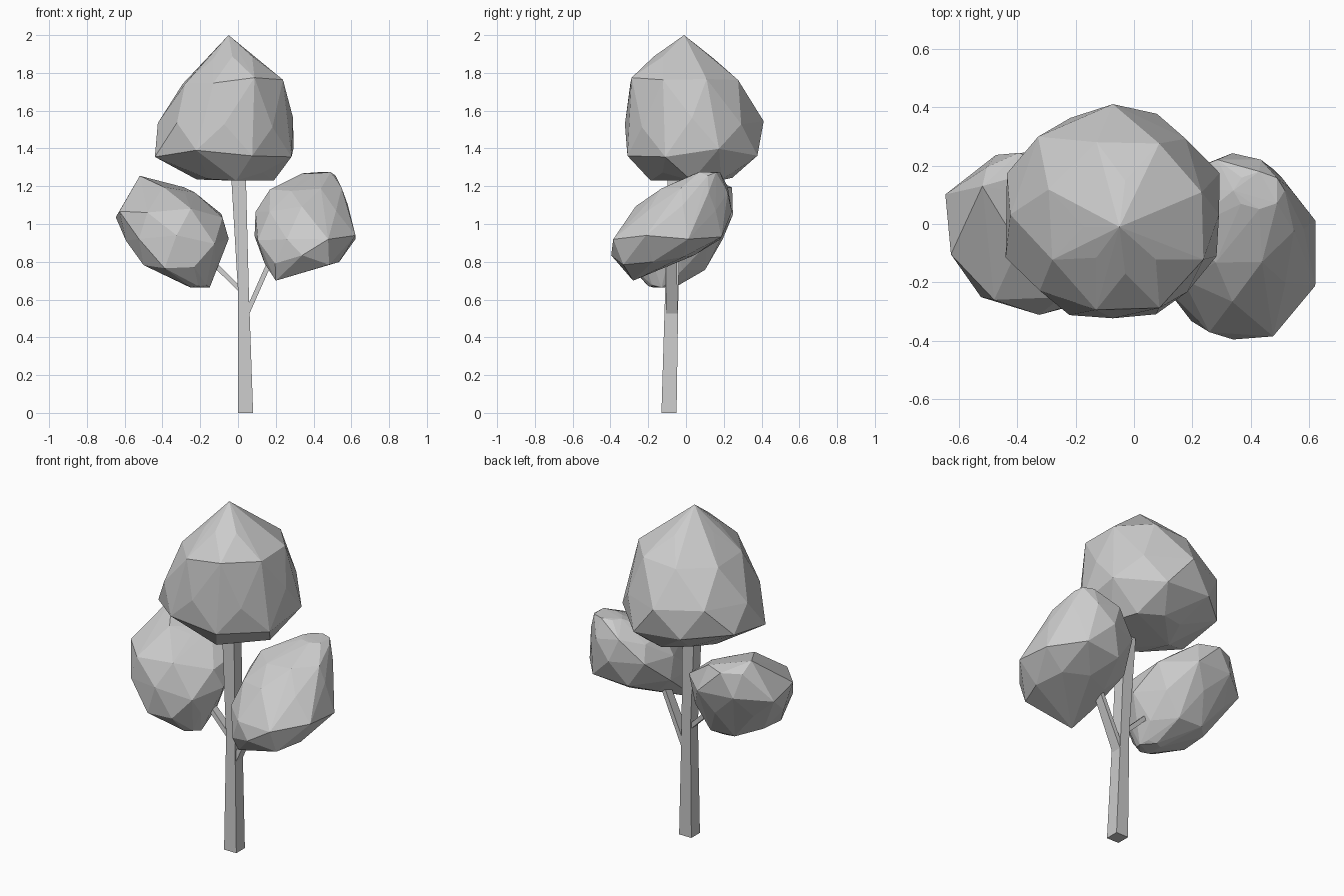
import bpy, bmesh, random
from math import cos, sin, pi
from mathutils import Vector

random.seed(4)
old = bpy.data.objects.get("Cube")
if old:
    bpy.data.objects.remove(old, do_unlink=True)

# One plain grey for the whole tree
grey = bpy.data.materials.new("plain grey")
grey.use_nodes = True
grey.diffuse_color = (0.6, 0.6, 0.6, 1)
grey.node_tree.nodes["Principled BSDF"].inputs["Base Color"].default_value = grey.diffuse_color


def finish(name, bm):
    """Turn the bmesh into a flat shaded grey object."""
    bmesh.ops.recalc_face_normals(bm, faces=bm.faces)
    mesh = bpy.data.meshes.new(name)
    bm.to_mesh(mesh)
    bm.free()
    mesh.materials.append(grey)
    obj = bpy.data.objects.new(name, mesh)
    bpy.context.collection.objects.link(obj)
    return obj


def leaf_clump(name, tip, levels, sides=8):
    """Faceted hull around staggered, irregular rings.
    Each level is (height, left, right, front, back)."""
    bm = bmesh.new()
    bm.verts.new(tip)
    for row, (height, left, right, front, back) in enumerate(levels):
        centre = Vector(((left + right) / 2, (front + back) / 2, height))
        wide, deep = (right - left) / 2, (back - front) / 2
        stagger = row % 2 * pi / sides
        grow = 1 / cos(stagger)
        for i in range(sides):
            angle = 2 * pi * i / sides + stagger
            size = grow * random.uniform(0.93, 1.01)
            lift = random.uniform(-1, 1) * min(0.03, wide / 8)
            bm.verts.new(centre + Vector((wide * size * cos(angle),
                                          deep * size * sin(angle), lift)))
    hull = bmesh.ops.convex_hull(bm, input=bm.verts)
    loose = {v for v in hull["geom_interior"] if isinstance(v, bmesh.types.BMVert)}
    bmesh.ops.delete(bm, geom=list(loose), context="VERTS")
    return finish(name, bm)


def square_limb(name, stations):
    """Four sided limb through stations of (centre, half width, half depth)."""
    bm = bmesh.new()
    rings = []
    for centre, w, d in stations:
        corners = ((-w, -d), (w, -d), (w, d), (-w, d))
        rings.append([bm.verts.new(Vector(centre) + Vector((x, y, 0))) for x, y in corners])
    for low, high in zip(rings, rings[1:]):
        for i in range(4):
            j = (i + 1) % 4
            bm.faces.new((low[i], low[j], high[j], high[i]))
    bm.faces.new(rings[0][::-1])
    bm.faces.new(rings[-1])
    return finish(name, bm)


# Leaning trunk and its two flat branches
square_limb("trunk", [
    ((0.04, -0.09, 0), 0.04, 0.04),
    ((0.028, -0.075, 0.66), 0.029, 0.035),
    ((0, -0.06, 1.32), 0.04, 0.035),
])
square_limb("left_branch", [
    ((0.04, -0.075, 0.51), 0.014, 0.032),
    ((0.2, -0.075, 0.87), 0.014, 0.025),
])
square_limb("right_branch", [
    ((0.02, -0.075, 0.645), 0.018, 0.025),
    ((-0.22, -0.06, 0.88), 0.018, 0.02),
])

# Three leaf clumps, each listed from the bottom up
leaf_clump("top_leaves", (-0.05, -0.01, 2), [
    (1.25, -0.22, 0.2, -0.2, 0.26),
    (1.38, -0.44, 0.295, -0.32, 0.38),
    (1.54, -0.435, 0.29, -0.345, 0.41),
    (1.76, -0.29, 0.25, -0.3, 0.29),
    (1.87, -0.18, 0.12, -0.17, 0.15),
])
leaf_clump("left_leaves", (0.2, -0.28, 0.7), [
    (0.81, 0.13, 0.55, -0.405, 0.05),
    (0.94, 0.09, 0.64, -0.39, 0.19),
    (1.07, 0.08, 0.595, -0.28, 0.245),
    (1.18, 0.17, 0.55, -0.13, 0.23),
    (1.265, 0.34, 0.52, 0.05, 0.18),
])
leaf_clump("right_leaves", (-0.52, 0.13, 1.255), [
    (0.67, -0.27, -0.15, -0.2, -0.06),
    (0.78, -0.5, -0.12, -0.29, 0.1),
    (0.92, -0.61, -0.04, -0.33, 0.2),
    (1.06, -0.645, -0.08, -0.26, 0.25),
    (1.18, -0.56, -0.23, -0.08, 0.25),
])
